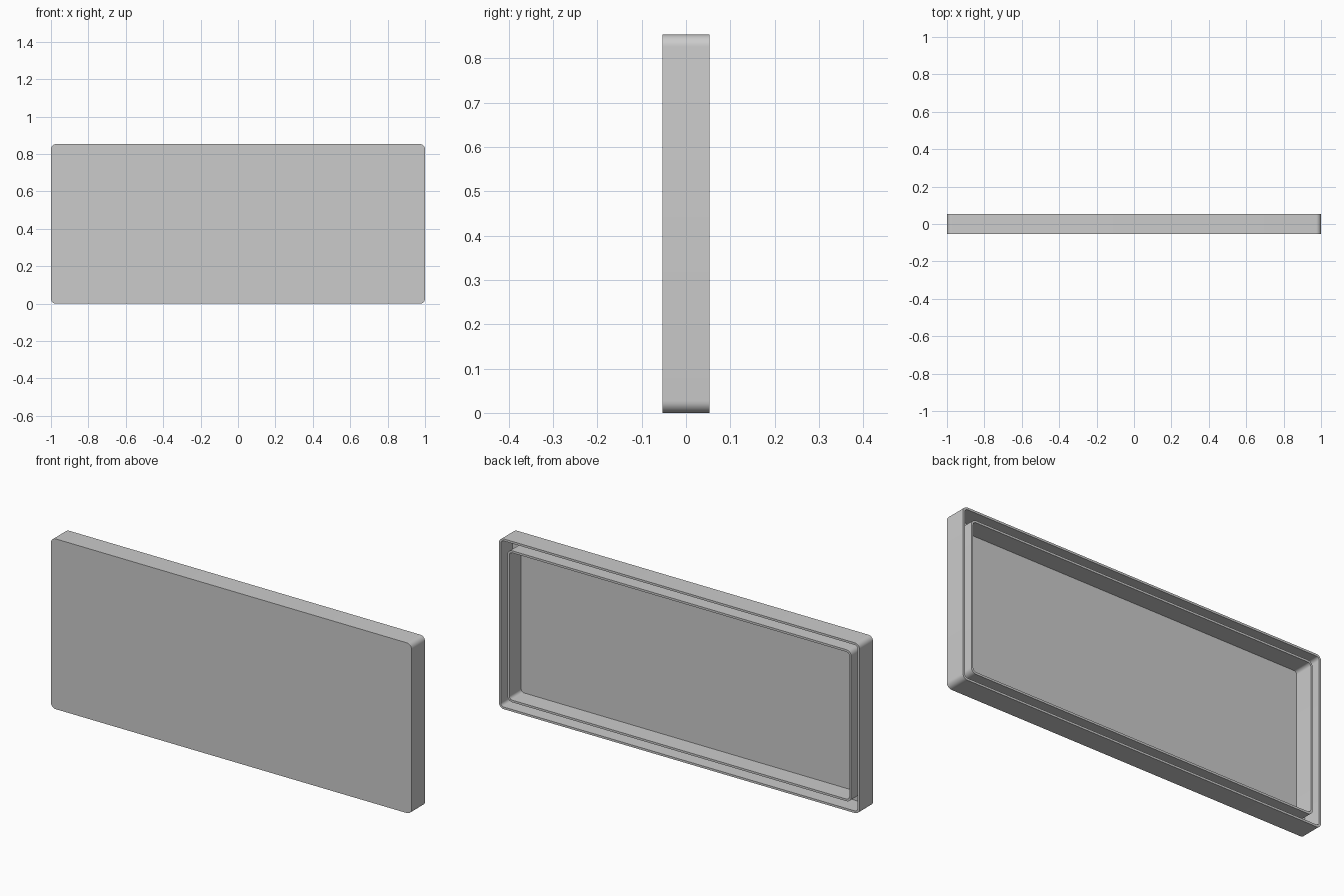
import bpy, bmesh
from math import sin, cos, pi, radians

cube = bpy.data.objects.get("Cube")
if cube:
    bpy.data.objects.remove(cube, do_unlink=True)

WIDTH, HEIGHT, DEPTH = 2.0, 0.853, 0.1067
WALL, FLOOR = 0.0107, 0.0125      # wall and panel thickness
LIP = 0.047                       # inset of the inner lip
RADIUS = 0.027
STEPS = 8                         # segments per rounded corner

grey = bpy.data.materials.new("light grey plastic")
grey.use_nodes = True
colour = (0.6, 0.6, 0.6, 1)
grey.diffuse_color = colour
grey.node_tree.nodes["Principled BSDF"].inputs["Base Color"].default_value = colour


def rounded_ring(bm, inset, y, r):
    """Rounded rectangle in the xz plane, inset from the outer edge."""
    hx, hz = WIDTH / 2 - inset - r, HEIGHT / 2 - inset - r
    verts = []
    for corner, (sx, sz) in enumerate([(1, 1), (-1, 1), (-1, -1), (1, -1)]):
        for i in range(STEPS + 1):
            a = (corner + i / STEPS) * pi / 2
            verts.append(bm.verts.new((sx * hx + r * cos(a), y,
                                       HEIGHT / 2 + sz * hz + r * sin(a))))
    return verts


front, back = -DEPTH / 2, DEPTH / 2
inside = front + FLOOR
lip_in = LIP + WALL

# Cross-section: outer wall, groove, inner lip, pocket (inset, y, corner radius)
section = [
    (0, front, RADIUS), (0, back, RADIUS),
    (WALL, back, RADIUS - WALL), (WALL, inside, RADIUS - WALL),
    (LIP, inside, RADIUS), (LIP, back, RADIUS),
    (lip_in, back, RADIUS - WALL), (lip_in, inside, RADIUS - WALL),
]

bm = bmesh.new()
rings = [rounded_ring(bm, *s) for s in section]
for a, b in zip(rings, rings[1:]):
    for i in range(len(a)):
        j = (i + 1) % len(a)
        bm.faces.new((a[i], a[j], b[j], b[i]))
bm.faces.new(rings[0])       # front panel
bm.faces.new(rings[-1])      # pocket floor
bmesh.ops.recalc_face_normals(bm, faces=bm.faces)

mesh = bpy.data.meshes.new("lid")
bm.to_mesh(mesh)
bm.free()
mesh.materials.append(grey)
lid = bpy.data.objects.new("lid", mesh)
bpy.context.collection.objects.link(lid)

# Smooth corners, sharp rims
bpy.ops.object.select_all(action='DESELECT')
lid.select_set(True)
bpy.context.view_layer.objects.active = lid
bpy.ops.object.shade_smooth_by_angle(angle=radians(30))
